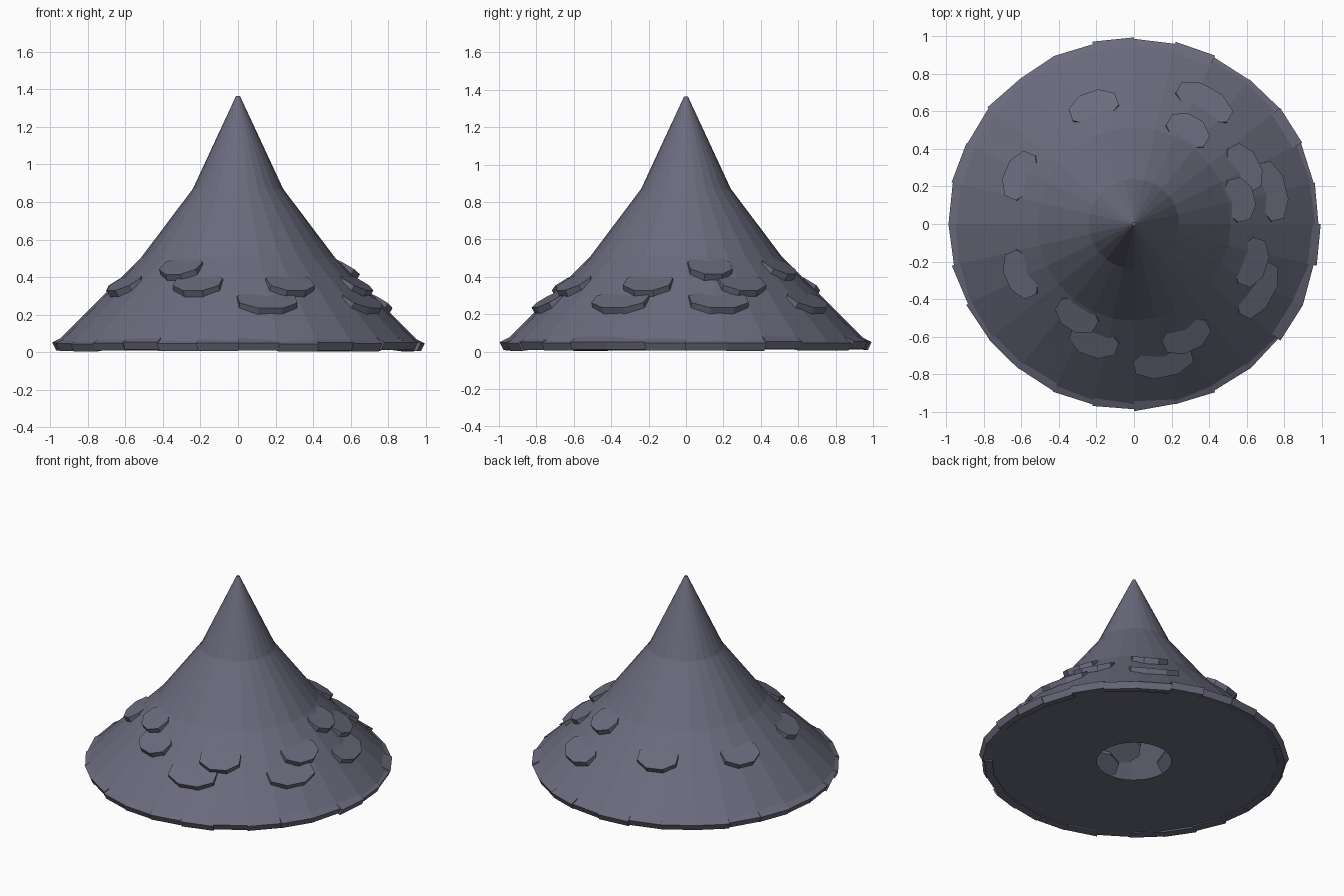
import bpy, bmesh, math, random
from mathutils import Matrix, Vector

if "Cube" in bpy.data.objects:
    bpy.data.objects.remove(bpy.data.objects["Cube"])

random.seed(4)
SIDES = 28

slate = bpy.data.materials.new("slate_grey")
slate.diffuse_color = (0.145, 0.145, 0.205, 1)
slate.use_nodes = True
slate.node_tree.nodes["Principled BSDF"].inputs["Base Color"].default_value = slate.diffuse_color


def finish(name, bm):
    bmesh.ops.recalc_face_normals(bm, faces=bm.faces)
    mesh = bpy.data.meshes.new(name)
    bm.to_mesh(mesh)
    bm.free()
    mesh.materials.append(slate)
    ob = bpy.data.objects.new(name, mesh)
    bpy.context.collection.objects.link(ob)
    return ob


def polar(r, a, z):
    return Vector((r * math.cos(a), r * math.sin(a), z))


# Flared cone with an open round hole in its underside
bm = bmesh.new()
profile = [(0.24, 0.02), (0.965, 0.02), (0.97, 0.05), (0.515, 0.505),
           (0.24, 0.87), (0.01, 1.365)]
rings = [[bm.verts.new(polar(r, math.tau * i / SIDES, z)) for i in range(SIDES)]
         for r, z in profile]
for lo, hi in zip(rings, rings[1:]):
    for i in range(SIDES):
        j = (i + 1) % SIDES
        bm.faces.new((lo[i], lo[j], hi[j], hi[i]))
bm.faces.new(rings[-1])
finish("roof_cone", bm)

# Slightly uneven row of slates around the eaves
bm = bmesh.new()
section = [(0.0, 0.05), (-0.02, 0.009), (-0.07, 0.015), (-0.07, 0.085)]
for i in range(SIDES):
    dz = random.uniform(-0.006, 0.005)
    ends = []
    for k in (0, 1):
        a = math.tau * (i + k) / SIDES
        edge = 0.988 + random.uniform(-0.008, 0.01)
        ends.append([bm.verts.new(polar(edge + r, a, z + dz)) for r, z in section])
    bm.faces.new(ends[0])
    bm.faces.new(ends[1][::-1])
    for k in range(4):
        n = (k + 1) % 4
        bm.faces.new((ends[0][k], ends[0][n], ends[1][n], ends[1][k]))
finish("eaves_slates", bm)

# Loose rounded slates: rows of (tip radius, tip height, half width, angles)
rows = [(0.83, 0.235, 0.170, (60, 13.5, -28, -78)),
        (0.74, 0.328, 0.140, (27, -18, -65, -109, -156, 157, 109)),
        (0.655, 0.415, 0.125, (60, 13, -122))]
TILT = math.radians(30)
LENGTH, THICK = 0.10, 0.048
bm = bmesh.new()
for tip_r, tip_z, half, angles in rows:
    reach = LENGTH * math.cos(math.pi / 8)
    centre = Vector((tip_r - reach * math.cos(TILT), 0, tip_z + reach * math.sin(TILT)))
    for deg in angles:
        place = (Matrix.Rotation(math.radians(deg), 4, 'Z') @ Matrix.Translation(centre)
                 @ Matrix.Rotation(TILT, 4, 'Y'))
        top, low = [[bm.verts.new(place @ Vector((LENGTH * math.cos(t), half * math.sin(t), z)))
                     for t in [math.pi / 8 + math.tau * k / 8 for k in range(8)]]
                    for z in (0, -THICK)]
        bm.faces.new(top)
        bm.faces.new(low[::-1])
        for k in range(8):
            n = (k + 1) % 8
            bm.faces.new((low[k], low[n], top[n], top[k]))
finish("rounded_slates", bm)
